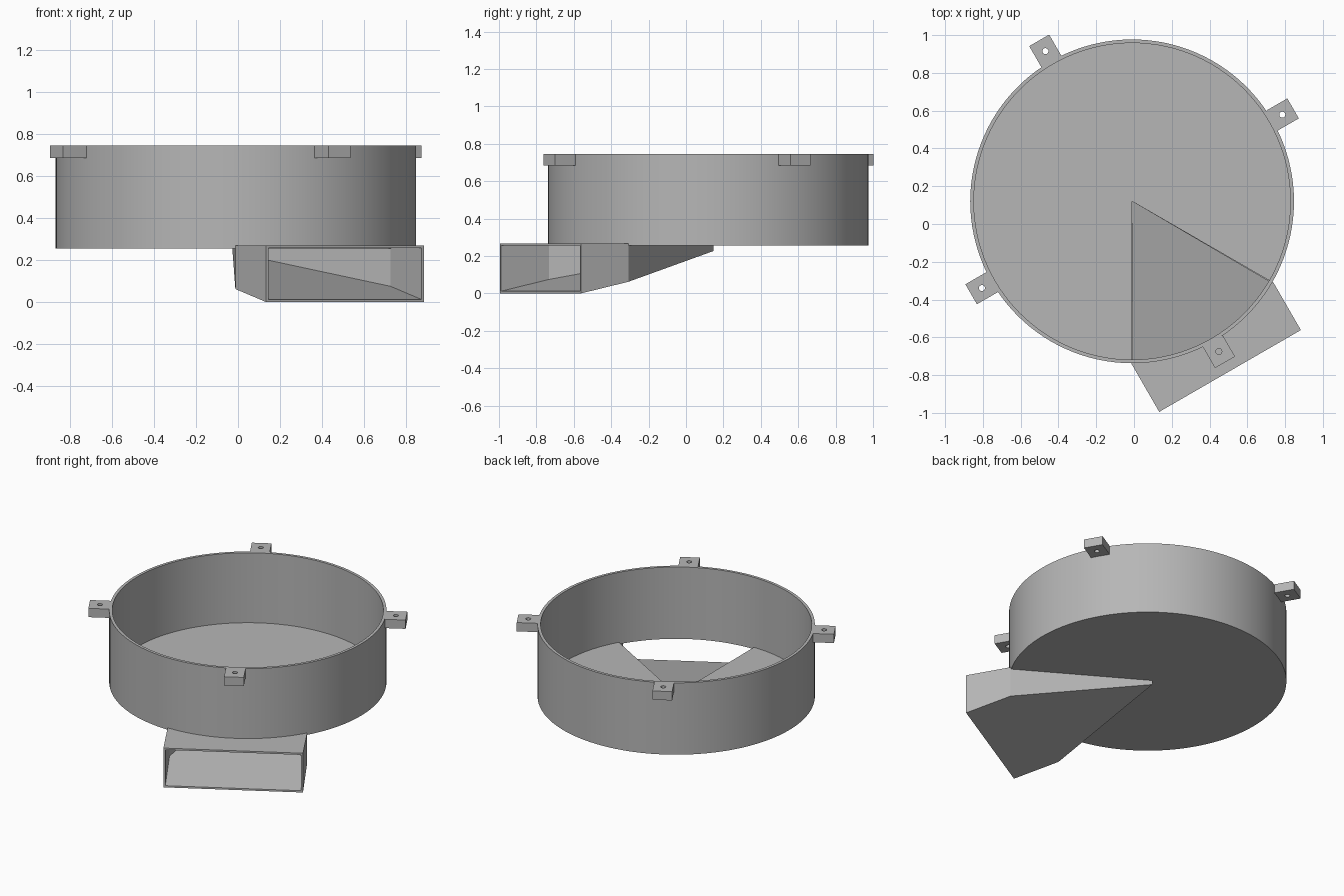
import bpy, bmesh, math
from mathutils import Vector

if "Cube" in bpy.data.objects:
    bpy.data.objects.remove(bpy.data.objects["Cube"], do_unlink=True)

CENTRE = Vector((-0.01, 0.12, 0))
CHUTE_ANGLE = math.radians(-60)
R_OUT, R_IN = 0.857, 0.838
FLOOR_LOW, FLOOR_TOP, RIM = 0.255, 0.268, 0.745
REACH = 1.037
SEGMENTS = 120

grey = bpy.data.materials.new("plain grey")
grey.use_nodes = True
colour = (0.47, 0.47, 0.47, 1)
grey.diffuse_color = colour
grey.node_tree.nodes["Principled BSDF"].inputs["Base Color"].default_value = colour


def make_object(name, bm, angle=0.0):
    bmesh.ops.recalc_face_normals(bm, faces=bm.faces)
    mesh = bpy.data.meshes.new(name)
    bm.to_mesh(mesh)
    bm.free()
    mesh.materials.append(grey)
    ob = bpy.data.objects.new(name, mesh)
    bpy.context.collection.objects.link(ob)
    ob.location = CENTRE
    ob.rotation_euler.z = angle
    return ob


def prism(name, plan, low, high, angle=0.0):
    """Extrude a plan outline; low is a function of distance along local x."""
    bm = bmesh.new()
    bottom = [bm.verts.new((x, y, low(x))) for x, y in plan]
    top = [bm.verts.new((x, y, high)) for x, y in plan]
    bm.faces.new(bottom)
    bm.faces.new(top)
    for i in range(len(plan)):
        j = (i + 1) % len(plan)
        bm.faces.new((bottom[i], bottom[j], top[j], top[i]))
    return make_object(name, bm, angle)


def circle(radius, count, x=0.0):
    steps = [math.tau * i / count for i in range(count)]
    return [(x + radius * math.cos(a), radius * math.sin(a)) for a in steps]


def activate(ob):
    bpy.ops.object.select_all(action='DESELECT')
    ob.select_set(True)
    bpy.context.view_layer.objects.active = ob


def cut(ob, cutter):
    cutter.hide_render = True
    mod = ob.modifiers.new("cut", 'BOOLEAN')
    mod.operation = 'DIFFERENCE'
    mod.solver = 'EXACT'
    mod.object = cutter
    activate(ob)
    bpy.ops.object.modifier_apply(modifier=mod.name)
    bpy.data.objects.remove(cutter, do_unlink=True)


def smooth(ob):
    activate(ob)
    bpy.ops.object.shade_smooth_by_angle(angle=math.radians(30))


def kite(apex, shoulder, half, end):
    return [(apex, 0), (shoulder, -half), (end, -half), (end, half), (shoulder, half)]


# Drum wall: a rectangular profile spun round the axis
bm = bmesh.new()
corners = [(R_IN, FLOOR_LOW), (R_OUT, FLOOR_LOW), (R_OUT, RIM), (R_IN, RIM)]
verts = [bm.verts.new((r, 0, z)) for r, z in corners]
edges = [bm.edges.new((verts[i], verts[i - 1])) for i in range(4)]
bmesh.ops.spin(bm, geom=verts + edges, cent=(0, 0, 0), axis=(0, 0, 1),
               angle=math.tau, steps=SEGMENTS, use_duplicate=False)
bmesh.ops.remove_doubles(bm, verts=bm.verts, dist=0.0001)
smooth(make_object("drum_wall", bm))

# Drum floor with the wedge-shaped outlet
floor = prism("drum_floor", circle(R_IN, SEGMENTS), lambda x: FLOOR_LOW, FLOOR_TOP)
wedge = [(0, 0), (1, -math.tan(math.pi / 6)), (1, math.tan(math.pi / 6))]
cut(floor, prism("wedge_cutter", wedge, lambda x: 0.1, 0.4, CHUTE_ANGLE))

# Sloping chute, hollowed out and open to the drum above
slope = 0.212
chute = prism("outlet_chute", kite(-0.03, 0.745, 0.433, REACH),
              lambda x: slope * (REACH - x), FLOOR_TOP, CHUTE_ANGLE)
cut(chute, prism("cavity_cutter", kite(0, 0.74, 0.421, 1.08),
                 lambda x: 0.012 + slope * (REACH - x), 0.256, CHUTE_ANGLE))
cut(chute, prism("drum_cutter", circle(0.85, SEGMENTS), lambda x: FLOOR_LOW, 0.4))

# Mounting tabs with screw holes, one mesh shared four times
half = 0.061
outline = [(0.855, -half), (0.984, -half), (0.984, half), (0.855, half)]
tab = prism("mounting_tab_1", outline, lambda x: 0.685, RIM)
cut(tab, prism("hole_cutter", circle(0.016, 24, 0.918), lambda x: 0.6, 0.8))
smooth(tab)
for i in range(4):
    if i:
        tab = bpy.data.objects.new(f"mounting_tab_{i + 1}", tab.data)
        bpy.context.collection.objects.link(tab)
        tab.location = CENTRE
    tab.rotation_euler.z = CHUTE_ANGLE + i * math.pi / 2
